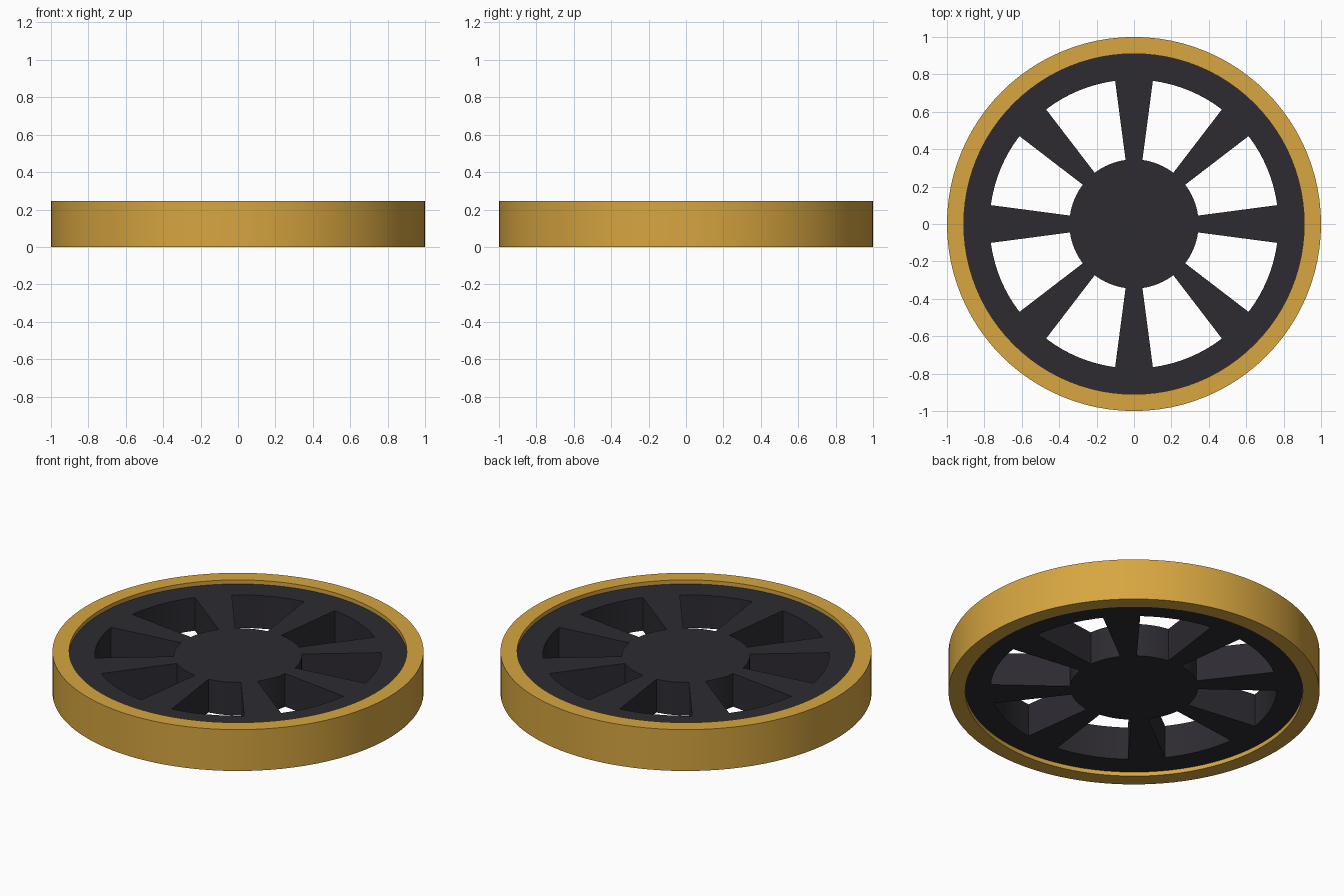
import bpy, bmesh, math

if "Cube" in bpy.data.objects:
    bpy.data.objects.remove(bpy.data.objects["Cube"])

SEG = 96           # sides around the wheel
STEP = 2 * math.pi / SEG
SPOKES = 8
PER = SEG // SPOKES


def material(name, rgb):
    m = bpy.data.materials.new(name)
    m.diffuse_color = (*rgb, 1)
    m.use_nodes = True
    m.node_tree.nodes["Principled BSDF"].inputs["Base Color"].default_value = m.diffuse_color
    return m


def circle(bm, r, z):
    return [bm.verts.new((r * math.cos(i * STEP), r * math.sin(i * STEP), z)) for i in range(SEG)]


def finish(name, bm, mat):
    bmesh.ops.recalc_face_normals(bm, faces=bm.faces)
    me = bpy.data.meshes.new(name)
    bm.to_mesh(me)
    bm.free()
    ob = bpy.data.objects.new(name, me)
    bpy.context.collection.objects.link(ob)
    me.materials.append(mat)
    bpy.ops.object.select_all(action='DESELECT')
    ob.select_set(True)
    bpy.context.view_layer.objects.active = ob
    bpy.ops.object.shade_smooth_by_angle(angle=math.radians(30))
    return ob


# Gold outer rim: rectangular section swept round the axis
bm = bmesh.new()
section = [(0.91, 0), (1, 0), (1, 0.246), (0.91, 0.246)]
loops = [circle(bm, r, z) for r, z in section]
for k in range(4):
    a, b = loops[k], loops[(k + 1) % 4]
    for i in range(SEG):
        j = (i + 1) % SEG
        bm.faces.new((a[i], a[j], b[j], b[i]))
finish("outer_rim", bm, material("gold", (0.68, 0.38, 0.052)))

# Dark spoked disc: polar layout with sector windows left open, then extruded
bm = bmesh.new()
z0, z1 = 0.025, 0.222
hub, window, edge = (circle(bm, r, z0) for r in (0.345, 0.772, 0.911))
bm.faces.new(hub)
for i in range(SEG):
    j = (i + 1) % SEG
    bm.faces.new((window[i], window[j], edge[j], edge[i]))
    if i % PER < 2 or i % PER >= PER - 2:      # tapered spoke, centred on the axes
        bm.faces.new((hub[i], hub[j], window[j], window[i]))
ext = bmesh.ops.extrude_face_region(bm, geom=bm.faces[:], use_keep_orig=True)
top = [g for g in ext["geom"] if isinstance(g, bmesh.types.BMVert)]
bmesh.ops.translate(bm, verts=top, vec=(0, 0, z1 - z0))
finish("spoked_disc", bm, material("charcoal", (0.026, 0.024, 0.031)))
